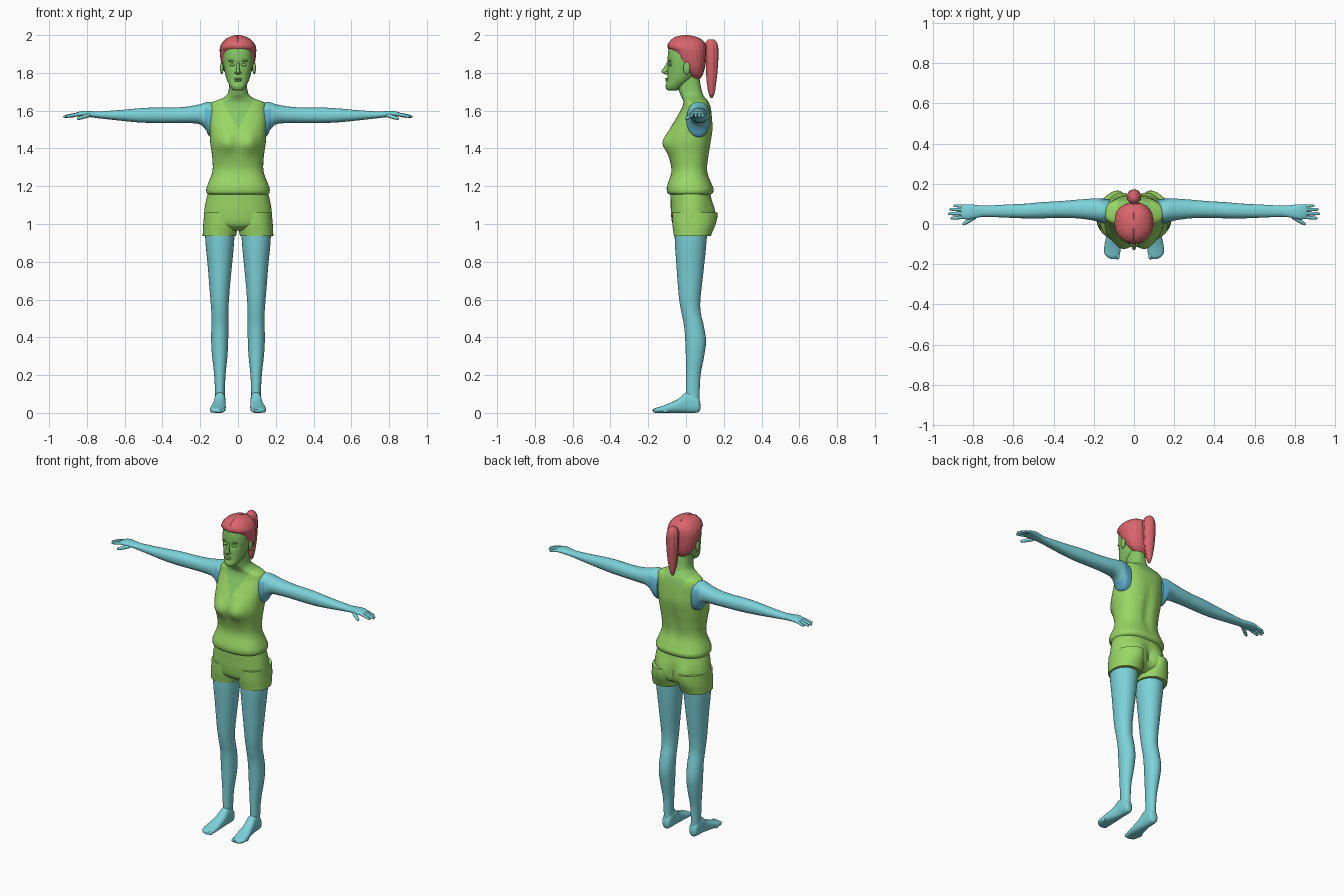
import bpy, bmesh, math
from mathutils import Vector


def material(name, rgb):
    m = bpy.data.materials.new(name)
    m.diffuse_color = (*rgb, 1)
    return m


CLOTH = material("lime_cloth", (0.32, 0.68, 0.13))
FACE = material("green_skin", (0.24, 0.57, 0.13))
LIMB = material("aqua_skin", (0.20, 0.65, 0.70))
PATCH = material("blue_armpit", (0.13, 0.48, 0.70))
HAIR = material("red_hair", (0.70, 0.13, 0.15))


def finish(bm, name, mats, angle=50):
    bmesh.ops.recalc_face_normals(bm, faces=bm.faces)
    me = bpy.data.meshes.new(name)
    bm.to_mesh(me)
    bm.free()
    ob = bpy.data.objects.new(name, me)
    bpy.context.collection.objects.link(ob)
    for m in mats:
        me.materials.append(m)
    bpy.ops.object.select_all(action='DESELECT')
    ob.select_set(True)
    bpy.context.view_layer.objects.active = ob
    bpy.ops.object.shade_smooth_by_angle(angle=math.radians(angle))
    return ob


def spline(keys, steps):
    """Smooth interpolation through the rows of a key table."""
    rows = []
    for i in range(len(keys) - 1):
        p0, p1, p2, p3 = (keys[min(max(i + k, 0), len(keys) - 1)] for k in (-1, 0, 1, 2))
        for j in range(steps):
            t = j / steps
            rows.append([0.5 * (2 * b + (c - a) * t + (2 * a - 5 * b + 4 * c - d) * t * t
                                + (3 * b - a - 3 * c + d) * t ** 3)
                         for a, b, c, d in zip(p0, p1, p2, p3)])
    rows.append(list(keys[-1]))
    return rows


def loft(keys, place, segs=40, power=2.2, steps=4, deform=None):
    """Skin rounded sections; each key is (t, u0, u1, v0, v1)."""
    bm = bmesh.new()
    rings = []
    for t, u0, u1, v0, v1 in spline(keys, steps):
        ring = []
        for k in range(segs):
            a = 2 * math.pi * k / segs
            c, s = math.cos(a), math.sin(a)
            c = math.copysign(abs(c) ** (2 / power), c)
            s = math.copysign(abs(s) ** (2 / power), s)
            p = Vector(place(t, (u0 + u1) / 2 + c * (u1 - u0) / 2, (v0 + v1) / 2 + s * (v1 - v0) / 2))
            ring.append(bm.verts.new(deform(p, a) if deform else p))
        rings.append(ring)
    for r, q in zip(rings, rings[1:]):
        for k in range(segs):
            n = (k + 1) % segs
            bm.faces.new((r[k], r[n], q[n], q[k]))
    bm.faces.new(rings[0])
    bm.faces.new(rings[-1])
    return bm


def upright(t, u, v):
    return (u, v, t)


def sym(rows):
    return [(z, -w, w, f, b) for z, w, f, b in rows]


def ball(name, loc, size, mat):
    bm = bmesh.new()
    bmesh.ops.create_uvsphere(bm, u_segments=20, v_segments=12, radius=1)
    for v in bm.verts:
        v.co = Vector(loc) + Vector([a * b for a, b in zip(v.co, size)])
    return finish(bm, name, [mat])


def bump(x, z, cx, cz, rx, rz):
    return math.exp(-((abs(x) - cx) / rx) ** 2 - ((z - cz) / rz) ** 2)


# Torso, shirt and neck
def bust(p, a):
    if p.y < 0:
        p.y -= 0.03 * bump(p.x, p.z, 0.06, 1.43, 0.05, 0.055) * min(1, -p.y / 0.05)
    elif p.z < 1.6:
        p.y -= 0.012 * bump(p.x, p.z, 0, 1.36, 0.025, 0.12)
    return p


bm = loft(sym([
    (1.155, .155, -.085, .130), (1.165, .166, -.098, .143), (1.185, .168, -.102, .147),
    (1.21, .160, -.098, .138), (1.28, .135, -.077, .115), (1.36, .137, -.090, .122),
    (1.43, .147, -.100, .133), (1.50, .150, -.085, .142), (1.56, .152, -.052, .138),
    (1.61, .150, -.024, .132), (1.64, .143, -.014, .122), (1.655, .110, -.016, .113),
    (1.67, .075, -.022, .100), (1.69, .055, -.032, .088), (1.73, .047, -.042, .078),
    (1.78, .045, -.040, .070)]), upright, segs=64, power=2.35, deform=bust)
for co, no in (((0, 0, 1.5), (-1.9, 0, 1)), ((0, 0, 1.5), (1.9, 0, 1)), ((0, 0, 1.61), (0, 0, 1))):
    bmesh.ops.bisect_plane(bm, geom=bm.verts[:] + bm.edges[:] + bm.faces[:], plane_co=co, plane_no=no)
for f in bm.faces:
    c = f.calc_center_median()
    f.material_index = int(c.z > 1.5 + 1.9 * abs(c.x) and (c.y < 0.04 or c.z > 1.61))
finish(bm, "shirt_and_neck", [CLOTH, FACE])


# Shorts: hip block and two leg cuffs
def seat(p, a):
    if p.y > 0.03:
        p.y += 0.022 * bump(p.x, p.z, 0.075, 1.05, 0.055, 0.07)
        p.y -= 0.012 * bump(p.x, p.z, 0, 1.03, 0.02, 0.07)
    return p


finish(loft(sym([
    (0.965, .06, -.03, .09), (0.985, .14, -.06, .125), (1.01, .178, -.074, .138), (1.06, .179, -.08, .140),
    (1.11, .172, -.081, .137), (1.15, .163, -.082, .130), (1.175, .156, -.082, .127)]),
    upright, segs=56, deform=seat), "shorts_hips", [CLOTH])

HANDS = ((1, "left"), (-1, "right"))
for s, side in HANDS:
    def vert(t, u, v):
        return (s * u, v, t)

    def along_x(t, u, v):
        return (s * t, u, v)

    def along_y(t, u, v):
        return (s * u, t, v)

    finish(loft([
        (0.937, .010, .187, -.064, .130), (0.96, .006, .186, -.067, .137),
        (1.00, .003, .184, -.072, .146), (1.06, .010, .178, -.073, .145)],
        vert, deform=seat), side + "_shorts_cuff", [CLOTH])

    # Leg with knee and calf
    finish(loft([
        (0.05, .068, .122, .005, .072), (0.10, .070, .121, .000, .072), (0.20, .066, .126, .000, .077),
        (0.30, .056, .137, -.001, .096), (0.38, .052, .142, -.004, .106), (0.46, .051, .141, -.010, .094),
        (0.53, .051, .141, -.024, .078), (0.60, .048, .146, -.036, .076), (0.70, .040, .154, -.045, .087),
        (0.80, .030, .162, -.052, .098), (0.90, .021, .172, -.059, .108), (1.00, .015, .176, -.060, .115)],
        vert, segs=32, power=2.05), side + "_leg", [LIMB])

    # Foot and toes
    finish(loft([
        (.076, .084, .108, .02, .05), (.066, .070, .120, .004, .08), (.04, .066, .124, 0, .105),
        (0, .066, .126, 0, .108), (-.04, .065, .133, 0, .075), (-.10, .065, .146, 0, .046),
        (-.14, .068, .148, 0, .032), (-.16, .075, .138, 0, .026), (-.173, .086, .116, .004, .018)],
        along_y, segs=28, power=2.4), side + "_foot", [LIMB])
    for i in range(5):
        ball(f"{side}_toe_{i}", (s * (.082 + .0145 * i), -.158 + .003 * i * i, .013),
             (.011 - .001 * i, .019, .012), LIMB)

    # Arm, shoulder and palm
    bm = loft([
        (.12, .005, .122, 1.455, 1.635), (.152, .003, .126, 1.465, 1.646), (.175, .010, .127, 1.505, 1.643),
        (.21, .019, .126, 1.530, 1.632), (.28, .028, .121, 1.534, 1.620), (.36, .031, .114, 1.534, 1.616),
        (.46, .028, .108, 1.535, 1.616), (.54, .028, .101, 1.539, 1.611), (.64, .032, .096, 1.549, 1.602),
        (.74, .036, .091, 1.560, 1.596), (.78, .031, .094, 1.565, 1.598), (.82, .023, .098, 1.568, 1.599),
        (.85, .026, .096, 1.569, 1.592), (.86, .034, .090, 1.573, 1.588)],
        along_x, segs=32)
    for f in bm.faces:
        c = f.calc_center_median()
        f.material_index = int(abs(c.x) < .178 and c.z < 1.61)
    finish(bm, side + "_arm", [LIMB, PATCH])

    # Fingers and thumb: base and tip points
    digits = {
        "little": ((.84, .088, 1.581), (.897, .091, 1.566), .0075),
        "ring": ((.84, .071, 1.583), (.918, .073, 1.566), .0085),
        "middle": ((.84, .053, 1.583), (.925, .051, 1.567), .009),
        "index": ((.84, .035, 1.582), (.912, .028, 1.568), .0085),
        "thumb": ((.79, .036, 1.576), (.852, -.003, 1.556), .0105)}
    for name, (a, b, r) in digits.items():
        a, b = Vector(a), Vector(b)
        d = (b - a).normalized()
        n1 = d.cross(Vector((0, 0, 1))).normalized()
        n2 = d.cross(n1)

        def on_digit(t, u, v):
            p = a.lerp(b, t) + n1 * u + n2 * v
            return (s * p.x, p.y, p.z)
        finish(loft([(t, -r * k, r * k, -r * k, r * k) for t, k in
                     ((0, 1), (.5, 1), (.85, .8), (.97, .5), (1, .15))],
                    on_digit, segs=12, power=2, steps=2), f"{side}_{name}_digit", [LIMB])

    # Ears, eyes, brows
    ball(side + "_ear", (s * .086, .004, 1.825), (.009, .018, .033), FACE)
    ball(side + "_eye", (s * .031, -.083, 1.842), (.015, .010, .007), FACE)
    ball(side + "_brow", (s * .033, -.083, 1.864), (.020, .010, .005), FACE)
    ball(side + "_nostril", (s * .010, -.104, 1.800), (.008, .011, .007), FACE)


# Head with shallow eye sockets
def sockets(p, a):
    if p.y < -.03:
        p.y += 0.010 * bump(p.x, p.z, .032, 1.845, .018, .016)
    return p


finish(loft(sym([
    (1.706, .016, -.088, -.055), (1.712, .030, -.102, -.035), (1.73, .043, -.108, -.012),
    (1.755, .056, -.101, .020), (1.79, .067, -.098, .055), (1.83, .075, -.097, .080),
    (1.88, .080, -.097, .088), (1.93, .076, -.091, .088), (1.965, .058, -.065, .07),
    (1.985, .025, -.03, .03)]), upright, segs=48, power=2.15, deform=sockets), "head", [FACE])

# Nose and lips
finish(loft(sym([
    (1.792, .006, -.108, -.09), (1.798, .011, -.122, -.09), (1.808, .011, -.130, -.09),
    (1.825, .008, -.119, -.09), (1.85, .007, -.104, -.085), (1.865, .006, -.096, -.085)]),
    upright, segs=16, power=2, steps=3), "nose", [FACE])
ball("upper_lip", (0, -.099, 1.769), (.021, .011, .005), FACE)
ball("lower_lip", (0, -.099, 1.759), (.018, .011, .006), FACE)


# Hair swept back, with strand ripples and a centre parting
def strands(p, a):
    k = 1 + 0.010 * math.sin(22 * a)
    p.x *= k
    p.y = (p.y - .01) * k + .01
    if p.z > 1.92 and p.y < .06:
        p.z -= 0.008 * math.exp(-(p.x / .006) ** 2)
    return p


finish(loft(sym([
    (1.765, .028, .030, .070), (1.79, .060, .012, .088), (1.83, .082, -.030, .100),
    (1.88, .093, -.058, .105), (1.915, .096, -.076, .107), (1.932, .095, -.093, .106),
    (1.95, .089, -.096, .103), (1.972, .073, -.083, .088), (1.99, .046, -.058, .058),
    (2.0, .014, -.02, .02)]), upright, segs=88, deform=strands), "hair_cap", [HAIR])


# Ponytail and its tie
def tail_strands(p, a):
    p.x *= 1 + 0.07 * math.sin(9 * a)
    return p


finish(loft(sym([
    (1.668, .005, .130, .140), (1.69, .014, .120, .151), (1.74, .025, .111, .159),
    (1.80, .032, .106, .166), (1.87, .036, .104, .171), (1.93, .035, .099, .171),
    (1.96, .027, .103, .164), (1.976, .012, .118, .150)]),
    upright, segs=48, power=2, deform=tail_strands), "ponytail", [HAIR])
ball("ponytail_tie", (0, .100, 1.935), (.024, .026, .024), HAIR)
